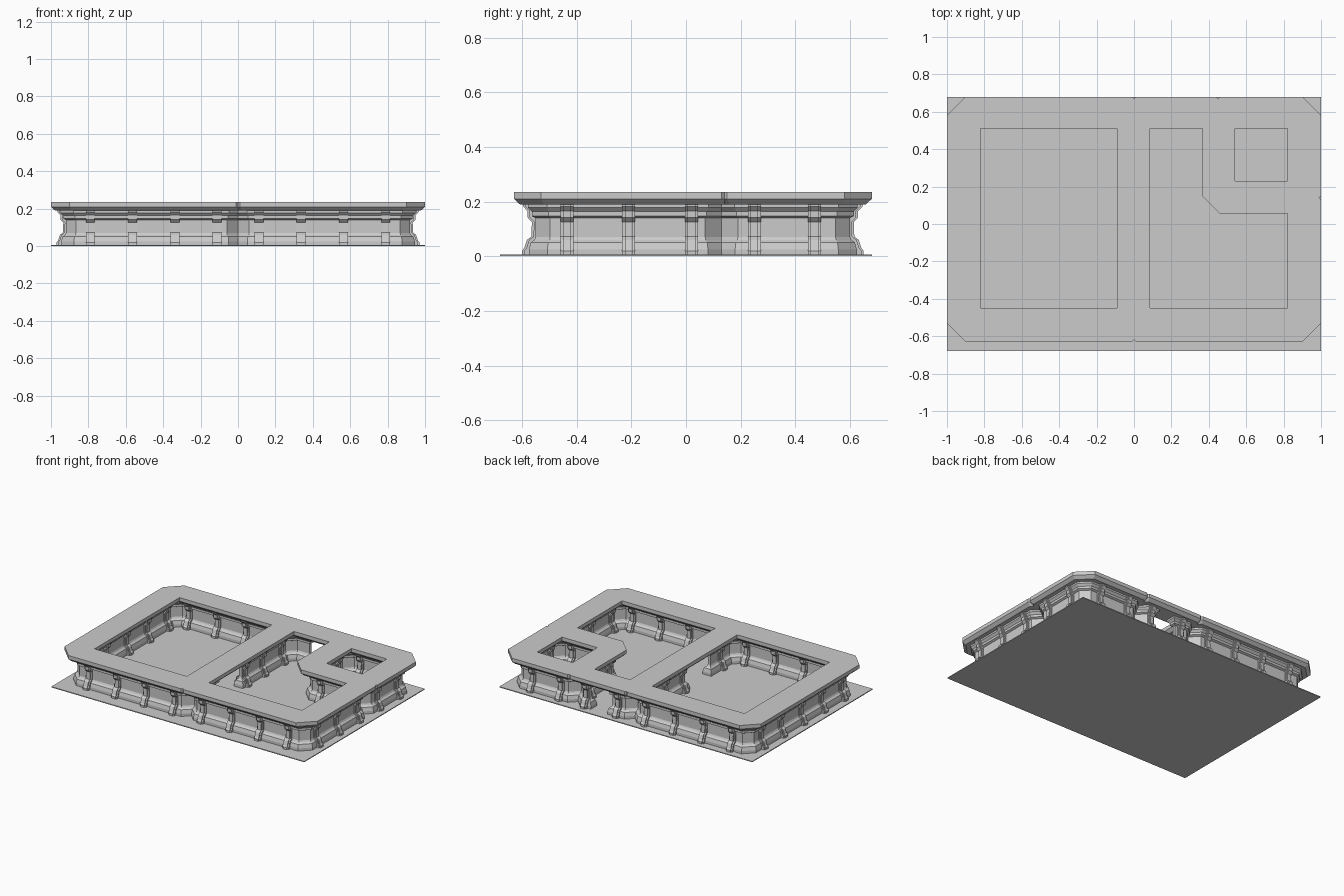
import bpy, bmesh
from mathutils import Vector
from mathutils.geometry import tessellate_polygon

if "Cube" in bpy.data.objects:
    bpy.data.objects.remove(bpy.data.objects["Cube"])


def finish(name, bm):
    me = bpy.data.meshes.new(name)
    bm.to_mesh(me)
    bm.free()
    ob = bpy.data.objects.new(name, me)
    bpy.context.collection.objects.link(ob)
    return ob


def offset(loop, d):
    """Mitred offset to the right of travel (solid lies on the left)."""
    out = []
    for i, p in enumerate(loop):
        a = (p - loop[i - 1]).normalized()
        b = (loop[(i + 1) % len(loop)] - p).normalized()
        na, nb = Vector((a.y, -a.x)), Vector((b.y, -b.x))
        out.append(p + (na + nb) * d / (1 + na.dot(nb)))
    return out


def sweep(bm, loop, profile):
    """Run a (distance, height) profile around a closed loop."""
    rings = [[bm.verts.new((p.x, p.y, z)) for p in offset(loop, d)] for d, z in profile]
    for lo, hi in zip(rings, rings[1:]):
        for i in range(len(loop)):
            j = (i + 1) % len(loop)
            bm.faces.new((lo[i], lo[j], hi[j], hi[i]))
    return rings


def fill(bm, rings, up):
    """Fill an outline with holes."""
    flat = [v for r in rings for v in r]
    for t in tessellate_polygon([[v.co for v in r] for r in rings]):
        f = bm.faces.new([flat[i] for i in t])
        f.normal_update()
        if (f.normal.z > 0) != up:
            f.normal_flip()


def pts(*xy):
    return [Vector(p) for p in xy]


def rect(x0, x1, y0, y1, c=0.0):
    """Clockwise room outline, optionally with cut corners."""
    if not c:
        return pts((x0, y0), (x0, y1), (x1, y1), (x1, y0))
    return pts((x0, y0 + c), (x0, y1 - c), (x0 + c, y1), (x1 - c, y1),
               (x1, y1 - c), (x1, y0 + c), (x1 - c, y0), (x0 + c, y0))


# floor plate
bm = bmesh.new()
bmesh.ops.create_cube(bm, size=1)
for v in bm.verts:
    v.co = (v.co.x * 2, v.co.y * 1.36, (v.co.z + 0.5) * 0.006)
finish("floor_plate", bm)

# top slab with three room openings and small joint notches
n = 0.01
outline = pts((-0.9, -0.63), (-n, -0.63), (0, -0.62), (n, -0.63), (0.9, -0.63), (1, -0.53),
              (1, 0.14 - n), (0.99, 0.14), (1, 0.14 + n), (1, 0.58), (0.9, 0.68),
              (0.45 + n, 0.68), (0.45, 0.67), (0.45 - n, 0.68),
              (n, 0.68), (0, 0.67), (-n, 0.68), (-0.9, 0.68), (-1, 0.58), (-1, -0.53))
l_hole = pts((0.085, -0.45), (0.085, 0.51), (0.365, 0.51), (0.365, 0.15),
             (0.46, 0.055), (0.82, 0.055), (0.82, -0.45))
bm = bmesh.new()
edge = [(-0.022, 0.19), (0, 0.21), (0, 0.236)]
swept = [sweep(bm, lp, edge) for lp in
         (outline, rect(-0.82, -0.09, -0.45, 0.51), l_hole, rect(0.54, 0.82, 0.23, 0.51))]
fill(bm, [s[-1] for s in swept], True)
fill(bm, [s[0] for s in swept], False)
finish("top_slab", bm)

# walls: one loop runs round the outside, through both doorways and round two rooms
walls = pts(
    # front and right faces
    (-0.867, -0.55), (-0.06, -0.55), (0, -0.49), (0.06, -0.55), (0.867, -0.55), (0.92, -0.497),
    (0.92, 0.07), (0.86, 0.13), (0.92, 0.19), (0.92, 0.547), (0.867, 0.6),
    # back face up to the doorway
    (0.51, 0.6), (0.45, 0.54), (0.39, 0.6), (0.34, 0.6), (0.34, 0.58),
    # L-shaped room
    (0.385, 0.58), (0.44, 0.525), (0.44, 0.188), (0.493, 0.135), (0.845, 0.135), (0.9, 0.08),
    (0.9, -0.475), (0.845, -0.53), (0.065, -0.53), (0.01, -0.475), (0.01, -0.26),
    # large room
    (-0.01, -0.26), (-0.01, -0.475), (-0.065, -0.53), (-0.845, -0.53), (-0.9, -0.475),
    (-0.9, 0.525), (-0.845, 0.58), (-0.065, 0.58), (-0.01, 0.525), (-0.01, 0.03),
    # back out to the rear and left faces
    (0.01, 0.03), (0.01, 0.525), (0.065, 0.58), (0.16, 0.58), (0.16, 0.6),
    (0.06, 0.6), (0, 0.54), (-0.06, 0.6), (-0.867, 0.6), (-0.92, 0.547), (-0.92, -0.497))
wall_profile = [(0.025, 0.003), (0.025, 0.025), (0.018, 0.05), (0.005, 0.06), (0, 0.07), (0, 0.14),
                (0.014, 0.147), (0.014, 0.163), (0.028, 0.178), (0.028, 0.195)]
bm = bmesh.new()
for lp in (walls, rect(0.46, 0.9, 0.155, 0.58, 0.055)):
    sweep(bm, lp, wall_profile)
finish("walls", bm)

# buttress ribs: a wide flange with a narrower raised core
rib_profile = [(-0.004, 0.003), (0.05, 0.003), (0.05, 0.02), (0.042, 0.03), (0.032, 0.06),
               (0.016, 0.072), (0.014, 0.125), (0.03, 0.142), (0.03, 0.165), (0.046, 0.182),
               (0.046, 0.192), (-0.004, 0.192)]
bm = bmesh.new()


def rib(x, y, nx, ny):
    for half, drop in ((0.024, 0.008), (0.014, 0)):
        sides = []
        for s in (-half, half):
            sides.append([bm.verts.new((x + nx * (d - drop) - ny * s, y + ny * (d - drop) + nx * s, z))
                          for d, z in rib_profile])
        a, b = sides
        bm.faces.new(a)
        bm.faces.new(b[::-1])
        for i in range(len(a)):
            j = (i + 1) % len(a)
            bm.faces.new((a[j], a[i], b[i], b[j]))


xs = [0.112, 0.338, 0.565, 0.79]
neg = [-x for x in xs]
ys = [-0.435, -0.21, 0.02, 0.25, 0.47]
# rows along x: wall position, facing, rib positions
for y, face, row in ((-0.55, -1, neg + xs), (0.6, 1, neg + [0.112, 0.365] + xs[2:]),
                     (-0.53, 1, neg + xs), (0.58, -1, neg + xs[2:]),
                     (0.135, -1, xs[2:]), (0.155, 1, xs[2:])):
    for x in row:
        rib(x, y, 0, face)
# rows along y
mid = [-0.37, 0.06, 0.25, 0.47]
for x, face, row in ((0.92, 1, ys), (-0.92, -1, ys), (-0.9, 1, ys), (0.9, -1, ys),
                     (-0.01, -1, mid), (0.01, 1, mid), (0.44, -1, ys[3:]), (0.46, 1, ys[3:])):
    for y in row:
        rib(x, y, face, 0)
bmesh.ops.recalc_face_normals(bm, faces=bm.faces)
finish("buttress_ribs", bm)
